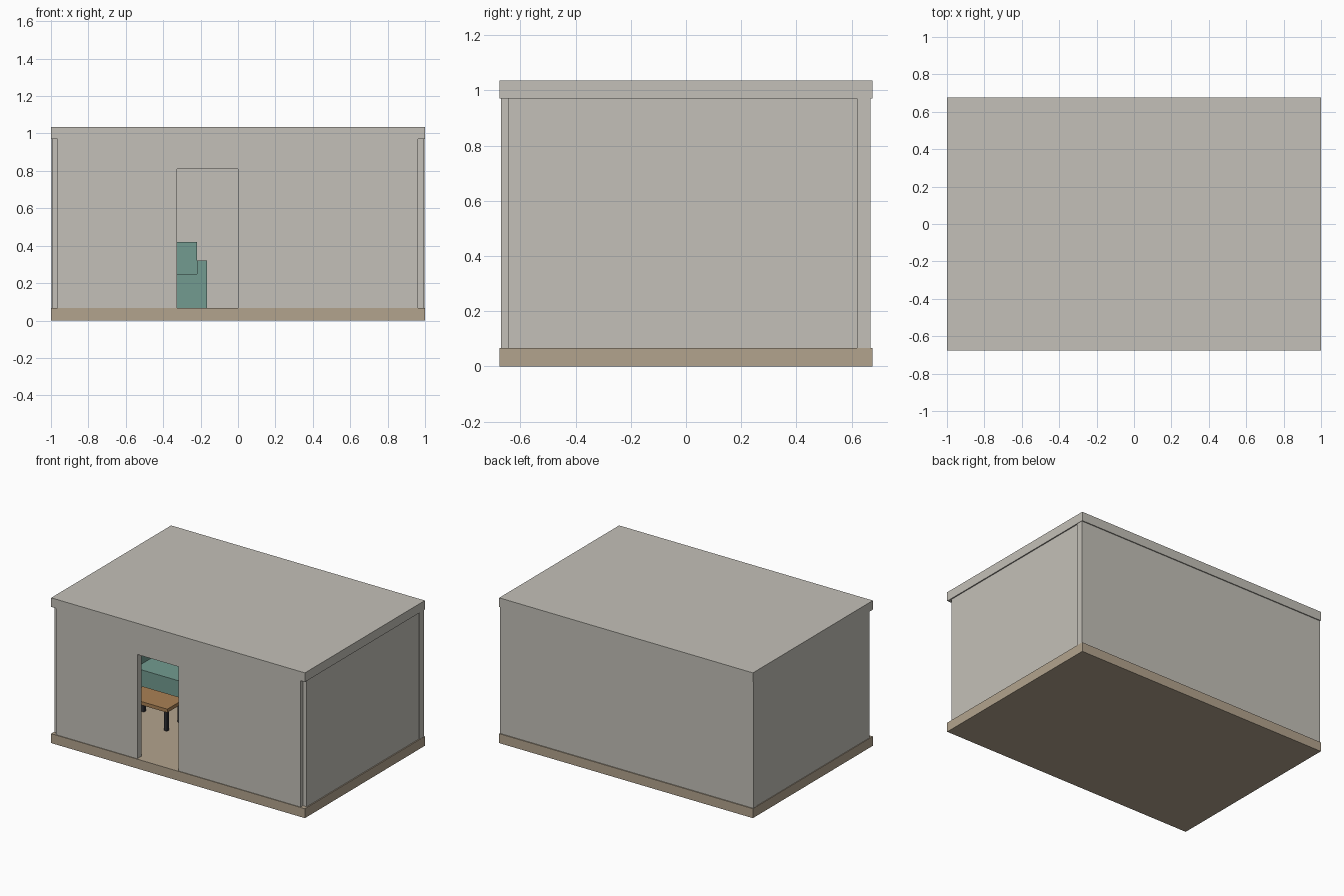
import bpy, bmesh

if "Cube" in bpy.data.objects:
    bpy.data.objects.remove(bpy.data.objects["Cube"])


def material(name, rgb):
    m = bpy.data.materials.new(name)
    m.diffuse_color = (*rgb, 1)
    m.use_nodes = True
    m.node_tree.nodes["Principled BSDF"].inputs["Base Color"].default_value = m.diffuse_color
    return m


PLASTER = material("plaster", (0.55, 0.53, 0.48))
TAN = material("tan_floor", (0.45, 0.37, 0.27))
WOOD = material("wood", (0.40, 0.22, 0.09))
TEAL = material("teal_fabric", (0.17, 0.33, 0.28))
BLACK = material("black_metal", (0.03, 0.03, 0.035))


def finish(name, bm, mat):
    bmesh.ops.recalc_face_normals(bm, faces=bm.faces)
    me = bpy.data.meshes.new(name)
    bm.to_mesh(me)
    bm.free()
    me.materials.append(mat)
    ob = bpy.data.objects.new(name, me)
    bpy.context.collection.objects.link(ob)
    return ob


def box(name, x, y, z, mat):
    """Box from (min, max) ranges on each axis."""
    bm = bmesh.new()
    bmesh.ops.create_cube(bm, size=1)
    for v in bm.verts:
        v.co = [(r[0] + r[1]) / 2 + c * (r[1] - r[0]) for r, c in zip((x, y, z), v.co)]
    return finish(name, bm, mat)


def wall_profile(name, points, y, mat):
    """Outline in x/z pushed through the wall thickness along y."""
    bm = bmesh.new()
    face = bm.faces.new([bm.verts.new((px, y[0], pz)) for px, pz in points])
    ext = bmesh.ops.extrude_face_region(bm, geom=[face])
    moved = [g for g in ext["geom"] if isinstance(g, bmesh.types.BMVert)]
    bmesh.ops.translate(bm, verts=moved, vec=(0, y[1] - y[0], 0))
    return finish(name, bm, mat)


# Shell of the room
Z0, Z1 = 0.067, 0.97
box("floor", (-1, 1), (-0.675, 0.675), (0, Z0), TAN)
box("roof", (-1, 1), (-0.675, 0.675), (Z1, 1.035), PLASTER)
box("back_wall", (-0.998, 0.998), (0.62, 0.668), (Z0, Z1), PLASTER)
box("left_wall", (-0.995, -0.965), (-0.643, 0.62), (Z0, Z1), PLASTER)
box("right_wall", (0.962, 0.992), (-0.643, 0.62), (Z0, Z1), PLASTER)

# Front wall with doorway
wall_profile("front_wall",
             [(-0.965, Z0), (-0.325, Z0), (-0.325, 0.81), (0, 0.81), (0, Z0),
              (0.962, Z0), (0.962, Z1), (-0.965, Z1)],
             (-0.67, -0.625), PLASTER)

# Coffee table
box("table_top", (-0.73, -0.4), (-0.225, -0.03), (0.205, 0.23), WOOD)
for side, lx in (("left", -0.71), ("right", -0.42)):
    for end, ly in (("front", -0.205), ("back", -0.05)):
        box(f"table_leg_{end}_{side}", (lx - 0.012, lx + 0.012),
            (ly - 0.012, ly + 0.012), (Z0, 0.205), BLACK)

# Sofa against the back wall
box("sofa_seat", (-0.907, -0.22), (0.137, 0.47), (Z0, 0.25), TEAL)
box("sofa_back", (-0.907, -0.22), (0.47, 0.6), (Z0, 0.42), TEAL)
for side, ax in (("left", -0.96), ("right", -0.22)):
    box(f"sofa_arm_{side}", (ax, ax + 0.053), (0.137, 0.6), (Z0, 0.32), TEAL)
